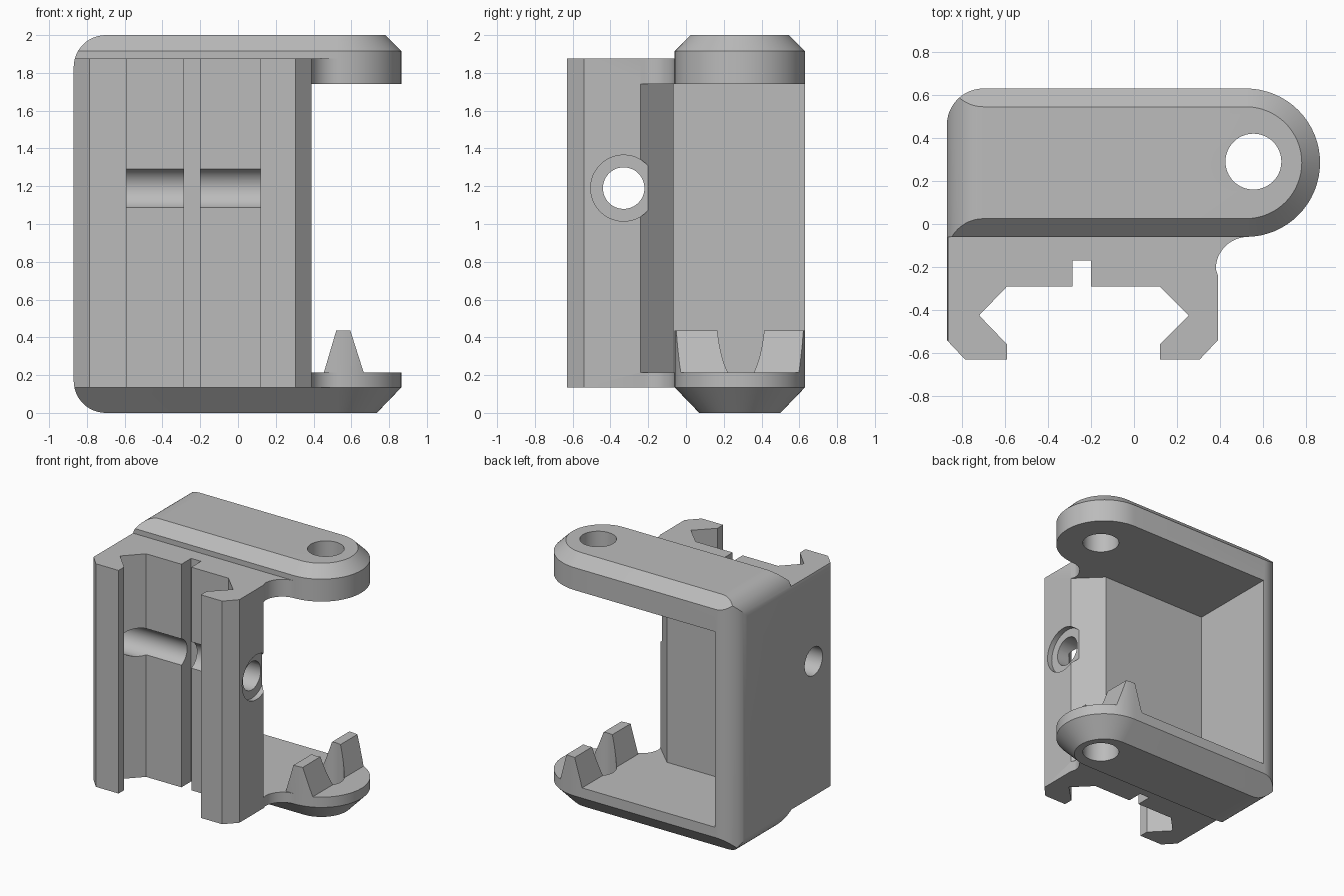
import bpy, bmesh
from math import sin, cos, pi, radians
from mathutils import Matrix

cube = bpy.data.objects.get("Cube")
if cube:
    bpy.data.objects.remove(cube, do_unlink=True)

grey = bpy.data.materials.new("matte_grey")
grey.use_nodes = True
COLOUR = (0.5, 0.5, 0.5, 1)
grey.diffuse_color = COLOUR
grey.node_tree.nodes["Principled BSDF"].inputs["Base Color"].default_value = COLOUR

LEFT, RIGHT, FRONT, BACK = -0.87, 0.865, -0.06, 0.63
ARM_TOP, ARM_UNDER = 0.215, 1.74      # clear opening between the arms
RAIL_Z = (0.135, 1.875)


def arc(cx, cy, r, a0, a1, n):
    steps = [radians(a0 + (a1 - a0) * i / n) for i in range(n + 1)]
    return [(cx + r * cos(a), cy + r * sin(a)) for a in steps]


def loft(name, rings):
    """Closed solid through a stack of (outline, height) rings."""
    bm = bmesh.new()
    loops = [[bm.verts.new((x, y, z)) for x, y in pts] for pts, z in rings]
    for a, b in zip(loops, loops[1:]):
        for i in range(len(a)):
            j = (i + 1) % len(a)
            bm.faces.new((a[i], a[j], b[j], b[i]))
    bm.faces.new(loops[0][::-1])
    bm.faces.new(loops[-1])
    return finish(name, bm)


def finish(name, bm):
    bmesh.ops.recalc_face_normals(bm, faces=bm.faces)
    mesh = bpy.data.meshes.new(name)
    bm.to_mesh(mesh)
    bm.free()
    mesh.materials.append(grey)
    obj = bpy.data.objects.new(name, mesh)
    bpy.context.collection.objects.link(obj)
    return obj


def prism(name, pts, z0, z1):
    return loft(name, [(pts, z0), (pts, z1)])


def side_cylinder(name, r, x0, x1):
    """Cylinder along x through the clamp screw axis."""
    obj = prism(name, arc(0, 0, r, 0, 352.5, 47), x0, x1)
    obj.data.transform(Matrix.Translation((0, -0.33, 1.19)) @ Matrix.Rotation(pi / 2, 4, "Y"))
    return obj


def combine(target, tool, operation):
    mod = target.modifiers.new(operation, "BOOLEAN")
    mod.operation, mod.solver, mod.object = operation, "EXACT", tool
    bpy.ops.object.select_all(action="DESELECT")
    bpy.context.view_layer.objects.active = target
    target.select_set(True)
    bpy.ops.object.modifier_apply(modifier=mod.name)
    bpy.data.objects.remove(tool, do_unlink=True)


def arm_outline(inset):
    """Long outline with one round end, inset on the front, back and round end."""
    r = (BACK - FRONT) / 2
    end = arc(RIGHT - r, FRONT + r, r - inset, -90, 90, 32)
    return [(LEFT, FRONT + inset)] + end + [(LEFT, BACK - inset)]


# Main frame: chamfered top and bottom
bracket = loft("rail_bracket", [(arm_outline(0.13), 0), (arm_outline(0), 0.135),
                                (arm_outline(0), 1.915), (arm_outline(0.085), 2)])

# Rail clamp with dovetail slot, centre groove and fillet into the arms
rail_profile = [(LEFT, 0.1), (LEFT, -0.54), (-0.785, -0.63), (-0.59, -0.63), (-0.59, -0.56),
                (-0.72, -0.425), (-0.59, -0.29), (-0.285, -0.29), (-0.285, -0.17),
                (-0.2, -0.17), (-0.2, -0.29), (0.12, -0.29), (0.255, -0.425), (0.12, -0.56),
                (0.12, -0.63), (0.305, -0.63), (0.39, -0.54), (0.39, -0.24)]
rail_profile += arc(0.53, -0.21, 0.15, 180, 90, 12) + [(0.53, 0.1)]
combine(bracket, prism("rail_clamp", rail_profile, *RAIL_Z), "UNION")

# Opening between the arms, with the slanted clamp edge
opening = [(-0.69, -0.065), (0.21, -0.065), (1, -0.835), (1, 1), (-0.69, 1)]
combine(bracket, prism("opening_cutter", opening, ARM_TOP, ARM_UNDER), "DIFFERENCE")

# Tapered teeth on the lower arm, trimmed to the round end
bm = bmesh.new()
ends = [[bm.verts.new((x, y, z)) for x, z in
         ((0.455, ARM_TOP), (0.425, 0.15), (0.695, 0.15), (0.665, ARM_TOP), (0.595, 0.435), (0.52, 0.435))]
        for y in (-0.2, 0.8)]
for i in range(6):
    j = (i + 1) % 6
    bm.faces.new((ends[0][i], ends[0][j], ends[1][j], ends[1][i]))
bm.faces.new(ends[0])
bm.faces.new(ends[1])
teeth = finish("teeth", bm)
combine(teeth, prism("tooth_trim", arm_outline(0), 0.1, 1), "INTERSECT")
combine(bracket, teeth, "UNION")

# Rounded left wall: upper, lower and rear edges
bm = bmesh.new()
bmesh.ops.create_cube(bm, size=1)
for v in bm.verts:
    v.co = (LEFT if v.co.x < 0 else 1, -1 if v.co.y < 0 else BACK, 0 if v.co.z < 0 else 2)
left_edges = [e for e in bm.edges if all(v.co.x < 0 for v in e.verts)
              and not all(v.co.y < 0 for v in e.verts)]
bmesh.ops.bevel(bm, geom=left_edges, offset=0.17, segments=12, profile=0.5, affect="EDGES")
combine(bracket, finish("rounding_block", bm), "INTERSECT")

# Pivot hole through both arms, screw hole and its counterbore
pivot = arc(0.555, 0.29, 0.13, 0, 352.5, 47)
combine(bracket, prism("pivot_cutter", pivot, -1, 3), "DIFFERENCE")
combine(bracket, side_cylinder("screw_cutter", 0.11, -2, 2), "DIFFERENCE")
combine(bracket, side_cylinder("counterbore_cutter", 0.175, 0.35, 2), "DIFFERENCE")

bpy.ops.object.shade_smooth_by_angle(angle=radians(25))
